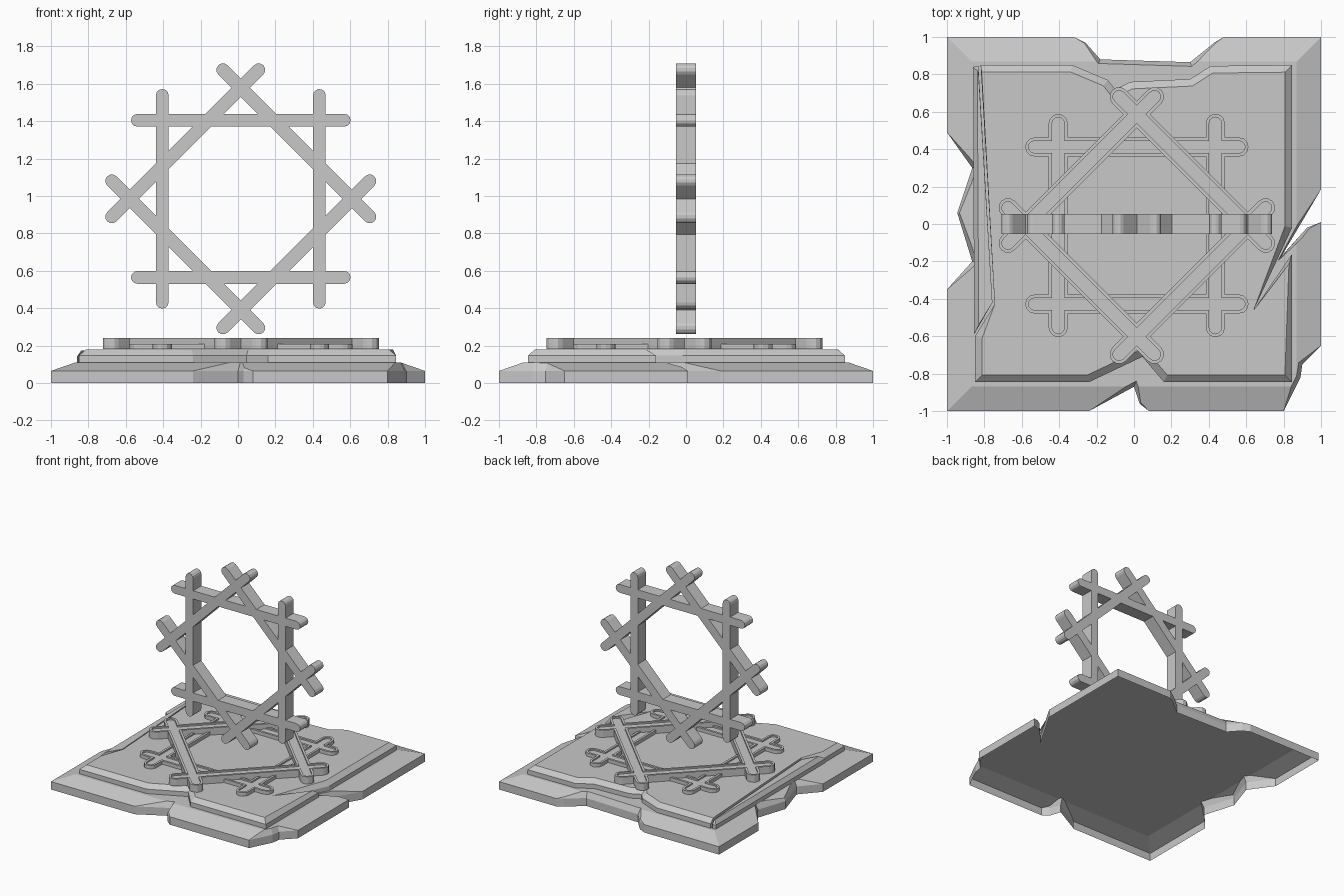
import bpy, bmesh
from math import pi, sin, cos
from mathutils import Matrix, Vector

if "Cube" in bpy.data.objects:
    bpy.data.objects.remove(bpy.data.objects["Cube"])

stone = bpy.data.materials.new("grey_stone")
stone.use_nodes = True
GREY = (0.58, 0.58, 0.58, 1)
stone.diffuse_color = GREY
stone.node_tree.nodes["Principled BSDF"].inputs["Base Color"].default_value = GREY


def loft(name, levels):
    """Closed solid through matching outlines, given as (outline, height)."""
    bm = bmesh.new()
    rings = [[bm.verts.new((x, y, z)) for x, y in pts] for pts, z in levels]
    for low, high in zip(rings, rings[1:]):
        for i in range(len(low)):
            bm.faces.new((low[i - 1], low[i], high[i], high[i - 1]))
    bm.faces.new(rings[0])
    bm.faces.new(rings[-1])
    bmesh.ops.recalc_face_normals(bm, faces=bm.faces)
    mesh = bpy.data.meshes.new(name)
    bm.to_mesh(mesh)
    bm.free()
    mesh.materials.append(stone)
    obj = bpy.data.objects.new(name, mesh)
    bpy.context.collection.objects.link(obj)
    return obj


def combine(obj, tools, operation):
    """Apply booleans with each tool, then remove the tools."""
    for tool in tools:
        mod = obj.modifiers.new("cut", "BOOLEAN")
        mod.operation, mod.solver, mod.object = operation, "EXACT", tool
        tool.hide_render = True
    bpy.context.view_layer.update()
    graph = bpy.context.evaluated_depsgraph_get()
    mesh = bpy.data.meshes.new_from_object(obj.evaluated_get(graph))
    obj.modifiers.clear()
    obj.data = mesh
    for tool in tools:
        bpy.data.objects.remove(tool)
    return obj


def open_bottom(obj, height):
    """Remove the faces lying at or under a height."""
    bm = bmesh.new()
    bm.from_mesh(obj.data)
    doomed = [f for f in bm.faces if max(v.co.z for v in f.verts) < height + .001]
    bmesh.ops.delete(bm, geom=doomed, context="FACES")
    bm.to_mesh(obj.data)
    bm.free()


def square(half):
    return [(-half, half), (half, half), (half, -half), (-half, -half)]


def inset(pts, dist):
    """Move a clockwise outline inward, with limited mitres."""
    pts = [Vector(p) for p in pts]
    result = []
    for i, p in enumerate(pts):
        d1 = (p - pts[i - 1]).normalized()
        d2 = (pts[(i + 1) % len(pts)] - p).normalized()
        n1, n2 = Vector((d1.y, -d1.x)), Vector((d2.y, -d2.x))
        n = (n1 + n2).normalized()
        result.append(p + n * dist * min(1 / max(n.dot(n1), 0.1), 1.5))
    return result


def bars(name, half_width, half_length, turn, z0, z1):
    """Four crossing round-ended bars set around a square."""
    ends = []
    for side in (1, -1):
        for i in range(7):
            a = pi / 2 - pi * i / 6
            ends.append(Vector((side * (half_length - half_width + half_width * cos(a)),
                                side * half_width * sin(a) + 0.42)))
    parts = []
    for k in range(4):
        rot = Matrix.Rotation(turn + k * pi / 2, 2)
        outline = [rot @ p for p in ends]
        parts.append(loft(name, [(outline, z0), (outline, z1)]))
    return parts


# Broken outlines of the two steps
lower_outline = [
    (-1, 1), (-.32, 1), (-.26, .97), (-.18, .88), (.3, .865), (.43, .97), (.48, 1),
    (1, 1), (1, .185), (.79, -.17), (.925, -.02), (1, .01), (1, -.65), (.9, -.75),
    (.89, -.82), (.8, -1), (.08, -1), (.03, -.96), (0, -.87), (-.24, -1), (-1, -1),
    (-1, -.35), (-.865, -.2), (-.945, .06), (-.865, .3), (-1, .49)]
upper_outline = [
    (-.82, .85), (-.33, .85), (-.14, .77), (-.1, .72), (-.02, .76), (.3, .775),
    (.41, .845), (.845, .85), (.845, -.02), (.64, -.46), (.845, -.16), (.845, -.845),
    (.16, -.845), (.045, -.71), (-.24, -.845), (-.85, -.845), (-.85, -.6), (-.745, -.43)]

# Lower step: sloped block clipped to its chipped outline, hollow underneath
lower_step = loft("lower_step", [(square(1), 0), (square(1), .065), (square(.87), .11)])
chipped = inset(lower_outline, .022)
clip = loft("clip", [(lower_outline, -.1), (lower_outline, .065), (chipped, .11), (chipped, .3)])
combine(lower_step, [clip], "INTERSECT")
open_bottom(lower_step, 0)

# Upper step with a chamfered rim that fades out at the two cracks
upper_top = inset(upper_outline, .038)
for crack in (9, -1):
    upper_top[crack] = upper_outline[crack]
upper_top[0].x = -.815
upper_step = loft("upper_step", [(upper_outline, .11), (upper_outline, .147), (upper_top, .18)])
open_bottom(upper_step, .11)

# Splinter broken off the right edge, chamfered outside
splinter = [(-.86, .84), (-.832, .845), (-.757, -.42), (-.855, -.59)]
splinter_top = [(-.838, .82), (-.832, .82), (-.757, -.42), (-.83, -.54)]
loft("broken_splinter", [(splinter, .11), (splinter, .143), (splinter_top, .175)])

# Flat star on the steps: low square frame and taller diamond frame, both with a rim
for name, turn, length, top in (("square_relief", 0, .597, .21),
                                ("diamond_relief", pi / 4, .605, .24)):
    outer = bars(name, .051, length, turn, .181, top)
    relief = combine(outer[0], outer[1:], "UNION")
    relief.name = name
    combine(relief, bars("groove", .033, length - .018, turn, top - .012, top + .05), "DIFFERENCE")
    relief.location = (.015, -.008, 0)

# Upright star ring
pieces = bars("star_ring", .034, .587, 0, -.053, .053)
pieces += bars("star_ring", .035, .59, pi / 4, -.053, .053)
ring = combine(pieces[0], pieces[1:], "UNION")
ring.name = "star_ring"
ring.rotation_euler = (pi / 2, 0, 0)
ring.location = (.015, 0, .985)
